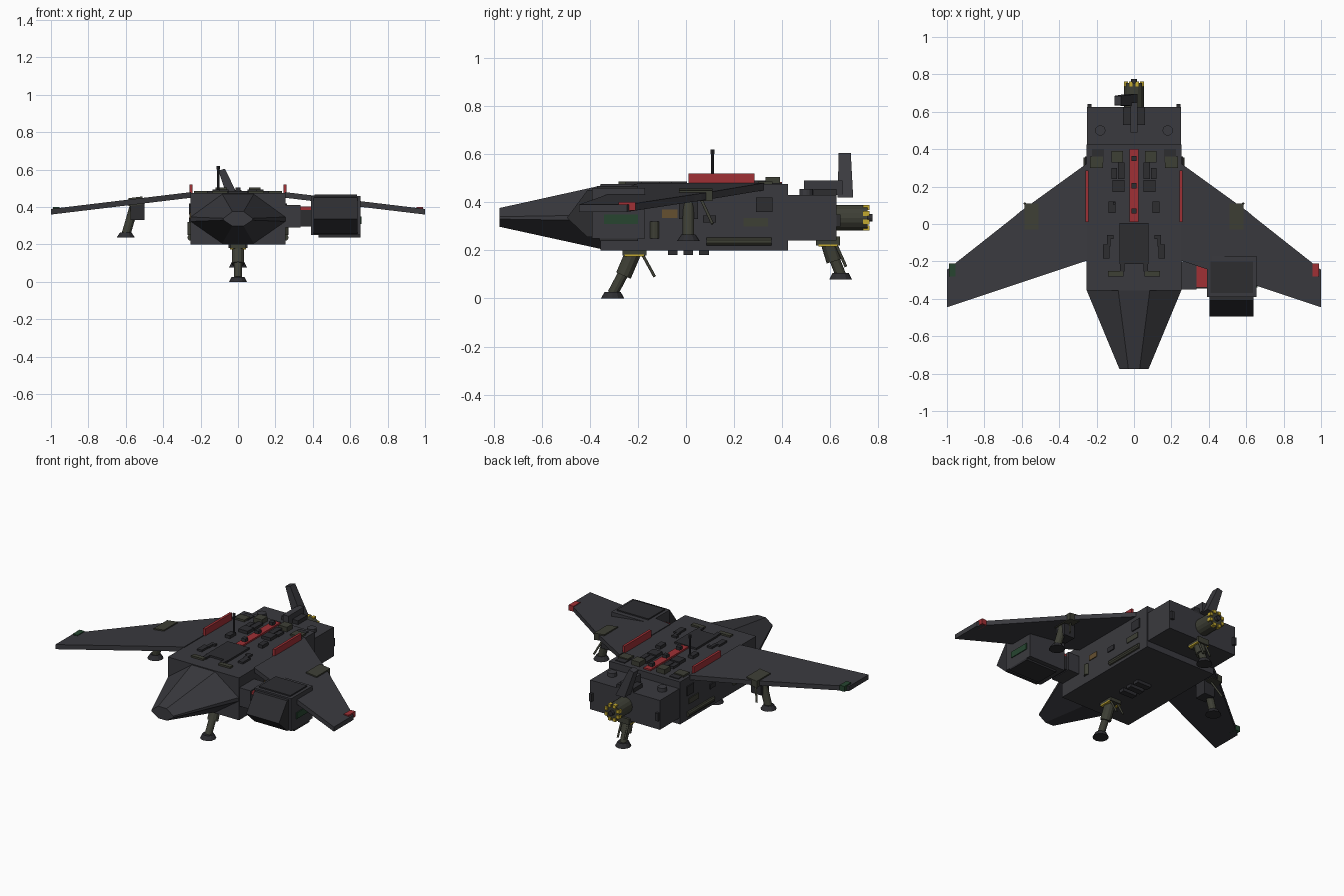
import bpy, bmesh, math
from mathutils import Vector

if "Cube" in bpy.data.objects:
    bpy.data.objects.remove(bpy.data.objects["Cube"])

def mat(name, col):
    m = bpy.data.materials.new(name)
    m.diffuse_color = (*col, 1)
    m.use_nodes = True
    m.node_tree.nodes["Principled BSDF"].inputs["Base Color"].default_value = m.diffuse_color
    return m

HULL = mat("hull_grey", (.042, .042, .049))
DARK = mat("dark_panel", (.026, .026, .03))
OLIVE = mat("olive_metal", (.048, .05, .036))
RED = mat("red", (.35, .03, .036))
YEL = mat("yellow", (.55, .4, .03))
TAN = mat("tan", (.13, .08, .03))
GREEN = mat("green", (.02, .06, .03))

def finish(name, bm, m):
    bmesh.ops.recalc_face_normals(bm, faces=bm.faces[:])
    me = bpy.data.meshes.new(name)
    bm.to_mesh(me)
    bm.free()
    me.materials.append(m)
    o = bpy.data.objects.new(name, me)
    bpy.context.collection.objects.link(o)
    return o

def box(name, x, y, z, m=HULL):
    """Box from (min, max) ranges."""
    bm = bmesh.new()
    bmesh.ops.create_cube(bm, size=1)
    for v in bm.verts:
        v.co = [(a + b) / 2 + c * (b - a) for (a, b), c in zip((x, y, z), v.co)]
    return finish(name, bm, m)

def pair(name, x, y, z, m=HULL):
    box(name + "_right", x, y, z, m)
    box(name + "_left", (-x[1], -x[0]), y, z, m)

def loft(name, rings, m=HULL):
    """Skin between rings of equal point count, with end caps."""
    bm = bmesh.new()
    vs = [[bm.verts.new(p) for p in r] for r in rings]
    n = len(vs[0])
    for a, b in zip(vs, vs[1:]):
        for i in range(n):
            bm.faces.new((a[i], a[(i + 1) % n], b[(i + 1) % n], b[i]))
    bm.faces.new(vs[0])
    bm.faces.new(vs[-1])
    return finish(name, bm, m)

def rod(name, p, q, r, m=OLIVE, r2=None, n=12):
    p, q = Vector(p), Vector(q)
    bm = bmesh.new()
    bmesh.ops.create_cone(bm, cap_ends=True, segments=n, radius1=r,
                          radius2=r if r2 is None else r2, depth=(q - p).length)
    o = finish(name, bm, m)
    o.rotation_euler = (q - p).to_track_quat('Z', 'Y').to_euler()
    o.location = (p + q) / 2
    return o

# Fuselage and rear block
box("fuselage", (-.255, .255), (-.355, .425), (.2, .475))
box("rear_block", (-.25, .25), (.42, .625), (.24, .43))

# Faceted nose
def nose_ring(y, w, t, zt, zm, h, zb):
    pts = [(t, zt), (w, zm + h), (w, zm - h), (t, zb)]
    pts += [(-x, z) for x, z in reversed(pts)]
    return [(x, y, z) for x, z in pts]
loft("nose", [nose_ring(-.35, .255, .085, .47, .335, .012, .205),
              nose_ring(-.775, .078, .03, .376, .335, .005, .298)])

# Forward-swept drooping wings
outline = [(.25, .325), (.61, .065), (.645, .035), (1, -.245), (1, -.445), (.25, -.195)]
for s, side in ((1, "right"), (-1, "left")):
    def ztop(x):
        return .48 - (x - .25) * .12
    loft("wing_" + side, [[(s * x, y, ztop(x) - d) for x, y in outline] for d in (0, .03)])
    # Wing plate, tip light, leg
    loft("wing_plate_" + side, [[(s * x, y, ztop(x) + d) for x, y in
         ((.51, -.03), (.585, -.03), (.585, .11), (.51, .11))] for d in (-.035, .008)], OLIVE)
    tip = (.955, .99)
    box("tip_light_" + side, tuple(sorted(s * v for v in tip)), (-.28, -.21), (.365, .4),
        RED if s > 0 else GREEN)
    box("wing_leg_mount_" + side, tuple(sorted((s * .5, s * .575))), (-.03, .05), (.33, .43), DARK)
    rod("wing_leg_" + side, (s * .6, .01, .25), (s * .545, .01, .44), .024)
    rod("wing_leg_strut_" + side, (s * .53, .05, .44), (s * .585, .11, .31), .006)
    rod("wing_foot_" + side, (s * .6, .01, .238), (s * .6, .01, .265), .048, DARK, .03)

# Red fins and the red spine with studs
pair("red_rail", (.242, .258), (.01, .285), (.46, .52), RED)
box("red_spine", (-.025, .025), (.01, .4), (.47, .485), RED)
for i, y in enumerate((.07, .205, .35)):
    box(f"spine_stud_{i}", (-.014, .014), (y - .014, y + .014), (.48, .505), DARK)

# Cockpit pod on its boom
px = [(-.17, .46), (-.39, .46), (-.39, .25), (-.17, .25)]
loft("pod", [[(x, y, z) for y, z in px] for x in (.39, .655)])
wedge = [(-.38, .45), (-.41, .45), (-.495, .335), (-.41, .255), (-.38, .255)]
loft("pod_windscreen", [[(x, y, z) for y, z in wedge] for x in (.405, .64)], DARK)
box("pod_window", (.65, .66), (-.34, -.2), (.31, .35), GREEN)
box("pod_top_plate", (.41, .635), (-.37, -.2), (.455, .468), DARK)
box("pod_underside", (.43, .655), (-.36, -.2), (.238, .252), DARK)
box("pod_boom", (.25, .335), (-.35, -.2), (.29, .41))
box("pod_collar", (.33, .395), (-.34, -.22), (.3, .402), RED)
box("pod_collar_cover", (.33, .395), (-.345, -.215), (.295, .385), DARK)

# Tail: spine bar, leaning fin, knobs and posts
box("tail_bar", (-.02, .02), (.49, .65), (.43, .49))
box("tail_shoulder", (-.06, .06), (.53, .625), (.42, .455), DARK)
loft("tail_fin", [[(-.045, .63, .42), (.02, .63, .42), (.02, .695, .42), (-.045, .695, .42)],
                  [(-.105, .635, .595), (-.07, .635, .605), (-.07, .685, .605), (-.105, .685, .595)]])
for s, side in ((1, "right"), (-1, "left")):
    rod("rear_knob_" + side, (s * .18, .5, .42), (s * .18, .5, .455), .028, HULL)
    box("rear_post_" + side, tuple(sorted((s * .228, s * .248))), (.61, .642), (.3, .35), DARK)

# Thruster
rod("thruster", (0, .61, .335), (0, .755, .335), .053, OLIVE, n=16)
rod("thruster_core", (0, .75, .335), (0, .775, .335), .016, DARK)
for i in range(8):
    a = (i + .5) * math.tau / 8
    x, z = .046 * math.cos(a), .335 + .046 * math.sin(a)
    box(f"thruster_marker_{i}", (x - .01, x + .01), (.735, .762), (z - .01, z + .01), YEL)

# Front and rear legs
def leg(name, top, foot, back):
    fy, fz = foot
    ty, tz = top
    my, mz = (fy + ty) / 2, (fz + tz) / 2
    rod(name, (0, fy, fz + .02), (0, ty, tz), .022)
    rod(name + "_sleeve", (0, my, mz), (0, ty, tz + .01), .033)
    rod(name + "_foot", (0, fy, fz), (0, fy, fz + .027), .048, DARK, .034)
    box(name + "_hinge", (-.04, .04), (ty - .05, ty + .05), (tz - .012, tz + .025), OLIVE)
    pair(name + "_hinge_stripe", (.025, .043), (ty - .04, ty + .04), (tz - .016, tz - .008), YEL)
    for s in (-1, 1):
        rod(f"{name}_strut_{s}", (s * .025, ty + .03, tz), (s * .025, ty + back, tz - .1), .006)
leg("front_leg", (-.215, .19), (-.305, 0), .085)
leg("rear_leg", (.59, .232), (.643, .078), .075)

# Antenna
rod("antenna", (-.105, .11, .47), (-.105, .11, .61), .006, DARK, n=8)
rod("antenna_tip", (-.105, .11, .6), (-.105, .11, .62), .009, DARK, n=8)

# Roof details
box("roof_hatch", (-.078, .078), (-.215, .005), (.47, .487), DARK)
roof = [((.165, .235), (.3, .36), .487, OLIVE), ((.06, .12), (.33, .39), .505, OLIVE),
        ((.16, .225), (.33, .4), .48, DARK), ((.05, .085), (.24, .33), .49, DARK),
        ((.09, .12), (.24, .3), .49, DARK), ((.05, .115), (.17, .235), .495, DARK),
        ((.1, .135), (.06, .12), .495, DARK), ((.11, .14), (-.08, -.06), .487, DARK),
        ((.125, .145), (-.12, -.06), .487, DARK), ((.13, .165), (-.185, -.11), .487, DARK),
        ((.055, .14), (-.28, -.25), .486, OLIVE), ((.05, .075), (-.255, -.21), .487, DARK)]
for i, (x, y, h, m) in enumerate(roof):
    pair(f"roof_detail_{i}", x, y, (.465, h), m)

# Side details: pipe, hatches and bumps
for s, side in ((1, "right"), (-1, "left")):
    rod("side_pipe_" + side, (s * .252, .085, .237), (s * .252, .355, .237), .018, OLIVE, n=10)
    rod("side_bump_" + side, (s * .25, -.13, .25), (s * .25, -.13, .32), .02, OLIVE)
pair("side_hatch_tan", (.25, .26), (-.1, -.035), (.335, .37), TAN)
pair("side_hatch_mid", (.25, .262), (.07, .125), (.315, .345), DARK)
pair("side_hatch_rear", (.25, .26), (.24, .34), (.3, .335), OLIVE)
pair("side_wing_root", (.24, .262), (.29, .36), (.36, .42), DARK)

# Belly vents
for i, y in enumerate((-.055, .01, .075)):
    box(f"belly_vent_{i}", (-.05, .05), (y - .02, y + .02), (.18, .205), DARK)
